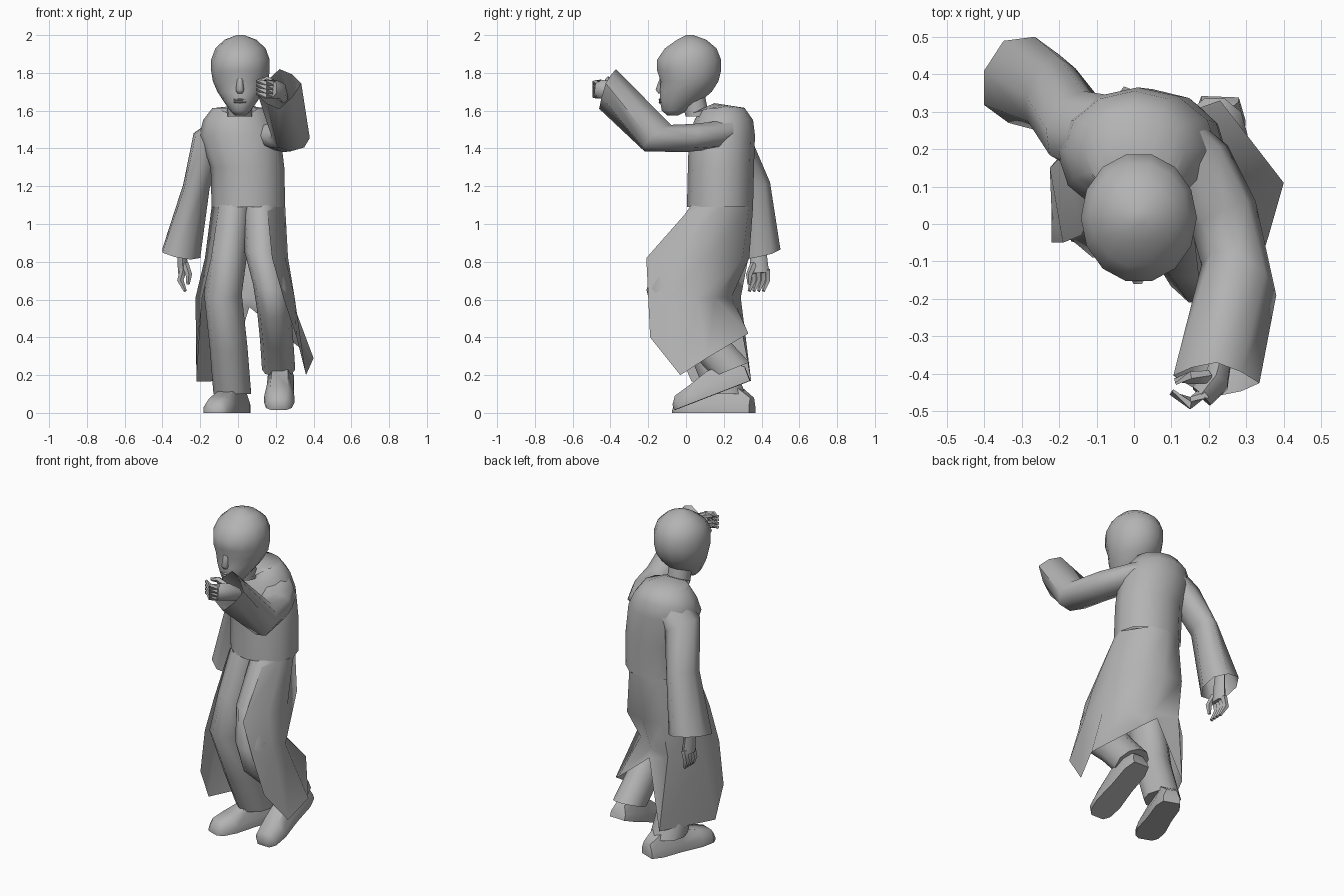
import bpy, bmesh, math
from mathutils import Vector

if "Cube" in bpy.data.objects:
    bpy.data.objects.remove(bpy.data.objects["Cube"])

grey = bpy.data.materials.new("plain grey")
grey.use_nodes = True
grey.diffuse_color = (0.45, 0.45, 0.45, 1)
grey.node_tree.nodes["Principled BSDF"].inputs["Base Color"].default_value = grey.diffuse_color


def ring(center, u, v, sides=10, power=1.0):
    """Ellipse around center with half axes u and v; a higher power makes it a diamond."""
    c, u, v = Vector(center), Vector(u), Vector(v)

    def pull(t):
        return math.copysign(abs(t) ** power, t)
    angles = [math.tau * i / sides for i in range(sides)]
    return [c + u * pull(math.cos(a)) + v * pull(math.sin(a)) for a in angles]


def loft(name, rings, closed=True, cap_start=False, cap_end=False):
    """Skin a list of equal point rows into one object."""
    bm = bmesh.new()
    rows = [[bm.verts.new(p) for p in r] for r in rings]
    count = len(rows[0])
    for a, b in zip(rows, rows[1:]):
        for i in range(count if closed else count - 1):
            j = (i + 1) % count
            bm.faces.new((a[i], a[j], b[j], b[i]))
    if cap_start:
        bm.faces.new(rows[0])
    if cap_end:
        bm.faces.new(rows[-1])
    bmesh.ops.recalc_face_normals(bm, faces=bm.faces)
    mesh = bpy.data.meshes.new(name)
    bm.to_mesh(mesh)
    bm.free()
    mesh.materials.append(grey)
    obj = bpy.data.objects.new(name, mesh)
    bpy.context.collection.objects.link(obj)
    return obj


def level_tube(name, stations, sides=10, **caps):
    """Tube of level ellipses: x, y, z, half width, half depth, back lift."""
    rings = [ring((x, y, z), (w, 0, 0), (0, d, lift), sides)
             for x, y, z, w, d, lift in stations]
    return loft(name, rings, **caps)


def limb(name, path, radii, flat=1.0, sides=6):
    """Round or flattened tube that follows a path."""
    pts = [Vector(p) for p in path]
    rings = []
    for i, p in enumerate(pts):
        along = (pts[min(i + 1, len(pts) - 1)] - pts[max(i - 1, 0)]).normalized()
        side = along.cross(Vector((1, 0, 0))).normalized()
        rings.append(ring(p, side * radii[i], along.cross(side) * radii[i] * flat, sides))
    return loft(name, rings, cap_start=True, cap_end=True)


# Upper coat, with sloping shoulders
level_tube("coat_body", [
    (.055, .18, 1.09, .195, .175, 0),
    (.05, .185, 1.3, .195, .175, 0),
    (.01, .19, 1.47, .215, .175, 0),
    (0, .2, 1.55, .185, .155, 0),
    (0, .195, 1.615, .135, .115, 0),
    (.01, .075, 1.605, .07, .075, .035)], sides=12, cap_end=True)

# Open coat skirt, running from the right front edge round the back to the left
waist = [(-.1, .06), (-.14, .18), (-.043, .332), (.055, .355),
         (.153, .332), (.25, .18), (.224, .092), (.153, .028)]
thigh = [(-.14, -.03), (-.175, .13), (-.07, .33), (.06, .335),
         (.19, .3), (.265, .1), (.25, -.06), (.18, -.21)]
knee = [(-.19, -.05), (-.225, .15), (-.08, .29), (.07, .24),
        (.2, .155), (.28, .06), (.3, -.08), (.24, -.2)]
hem = [(-.22, -.05, .35), (-.22, .03, .165), (-.06, .345, .17), (.06, .27, .56),
       (.23, .33, .42), (.4, .11, .29), (.36, -.03, .2), (.31, -.19, .4)]
skirt = [[(x, y, z) for x, y in row]
         for row, z in ((waist, 1.09), (thigh, .82), (knee, .61))]
loft("coat_skirt", skirt + [hem], closed=False)

# Trouser legs, the left one more bent
level_tube("right_trouser_leg", [
    (-.02, .16, 1.1, .1, .14, 0),
    (-.05, .08, .85, .1, .14, 0),
    (-.08, .02, .63, .1, .115, .02),
    (-.05, .11, .35, .1, .1, .03),
    (-.03, .21, .1, .1, .11, 0)], cap_end=True)
level_tube("left_trouser_leg", [
    (.12, .16, 1.1, .1, .14, 0),
    (.13, -.01, .85, .095, .14, 0),
    (.175, -.095, .68, .095, .12, .03),
    (.19, -.06, .55, .09, .12, .05),
    (.205, .1, .38, .088, .1, .04),
    (.215, .24, .23, .088, .1, .04)], cap_end=True)


def shoe(name, heel, toe):
    """Flat-soled shoe between the heel and the toe."""
    heel, toe = Vector(heel), Vector(toe)
    along = (toe - heel).normalized()
    side = along.cross(Vector((0, 0, 1))).normalized()
    up = side.cross(along)
    outline = ((-1, 0), (1, 0), (1, .4), (.6, 1), (-.6, 1), (-1, .4))
    shape = ((0, .05, .08), (.15, .07, .13), (.45, .07, .13),
             (.75, .08, .09), (.93, .068, .07), (1, .04, .03))
    rings = [[heel.lerp(toe, t) + side * w * a + up * h * b for a, b in outline]
             for t, w, h in shape]
    loft(name, rings, cap_start=True, cap_end=True)


shoe("right_shoe", (.02, .35, 0), (-.13, -.06, 0))
shoe("left_shoe", (.23, .34, .17), (.215, -.06, .015))

# Wide sleeves with open cuffs
loft("left_sleeve", [
    ring((.08, .22, 1.51), (.06, .08, 0), (0, .02, .07), 8),
    ring((.17, .15, 1.47), (.08, .06, -.01), (0, .02, .075), 8),
    ring((.24, .02, 1.455), (.085, .04, 0), (0, .02, .075), 8),
    ring((.28, -.15, 1.455), (.1, -.04, 0), (0, .07, .07), 8),
    ring((.22, -.415, 1.715), (.115, -.01, .03), (0, .045, .105), 8, 1.6)])
loft("right_sleeve", [
    ring((-.06, .23, 1.52), (-.04, 0, .06), (.02, .11, 0), 8),
    ring((-.155, .255, 1.43), (-.08, 0, .05), (.02, .1, 0), 8),
    ring((-.22, .345, 1.2), (-.07, 0, .01), (.02, .1, .02), 8),
    ring((-.3, .385, .845), (-.1, .025, .025), (.035, .115, .02), 8, .85)])

# Right hand hanging down
limb("right_palm", [(-.3, .39, .95), (-.295, .385, .82), (-.29, .39, .74)],
     [.035, .045, .05], .65)
for i in range(4):
    y = .355 + i * .025
    limb("right_finger", [(-.29, y, .76), (-.305, y, .7), (-.28, y - .02, .645)],
         [.019, .018, .009], sides=5)
limb("right_thumb", [(-.28, .36, .79), (-.26, .335, .73), (-.265, .335, .68)],
     [.019, .018, .009], sides=5)

# Left hand raised before the face
limb("left_palm", [(.24, -.34, 1.67), (.22, -.42, 1.71), (.18, -.46, 1.715)],
     [.035, .05, .05], .75)
for i in range(4):
    z = 1.68 + i * .022
    limb("left_finger", [(.19, -.45, z), (.15, -.48, z), (.1, -.45, z + .01)],
         [.018, .018, .01], sides=5)
limb("left_thumb", [(.2, -.41, 1.74), (.15, -.41, 1.765), (.11, -.42, 1.76)],
     [.019, .018, .01], sides=5)

# Neck and head: height, front, back and half width of each level
level_tube("neck", [(.01, .06, 1.57, .065, .065, 0), (.01, .03, 1.7, .065, .07, 0)])
levels = [(1.575, -.1, -.04, .03), (1.6, -.13, .01, .055), (1.65, -.14, .08, .09),
          (1.7, -.142, .14, .122), (1.755, -.137, .175, .146), (1.81, -.157, .19, .155),
          (1.87, -.157, .19, .155), (1.93, -.115, .165, .133),
          (1.975, -.05, .11, .085), (2, .0, .04, .02)]
level_tube("head", [(.013, (f + b) / 2, z, w, (b - f) / 2, 0) for z, f, b, w in levels],
           sides=14, cap_start=True, cap_end=True)

# Nose and lips
loft("nose", [ring((.01, -.135, 1.77), (.014, 0, 0), (0, .006, 0), 6),
              ring((.01, -.14, 1.71), (.022, 0, 0), (0, .024, 0), 6),
              ring((.01, -.135, 1.69), (.015, 0, 0), (0, .012, 0), 6)],
     cap_start=True, cap_end=True)
for z in (1.645, 1.658):
    loft("lip", [ring((x, y, z), (0, .007, 0), (0, 0, h), 6)
                 for x, y, h in ((-.025, -.127, .003), (.01, -.138, .007), (.045, -.127, .003))],
         cap_start=True, cap_end=True)

# Smooth shading with crisp folds
bpy.ops.object.select_all(action='DESELECT')
for obj in bpy.context.collection.objects:
    if obj.type == 'MESH' and grey.name in obj.data.materials:
        obj.select_set(True)
        bpy.context.view_layer.objects.active = obj
bpy.ops.object.shade_smooth_by_angle(angle=math.radians(60))
